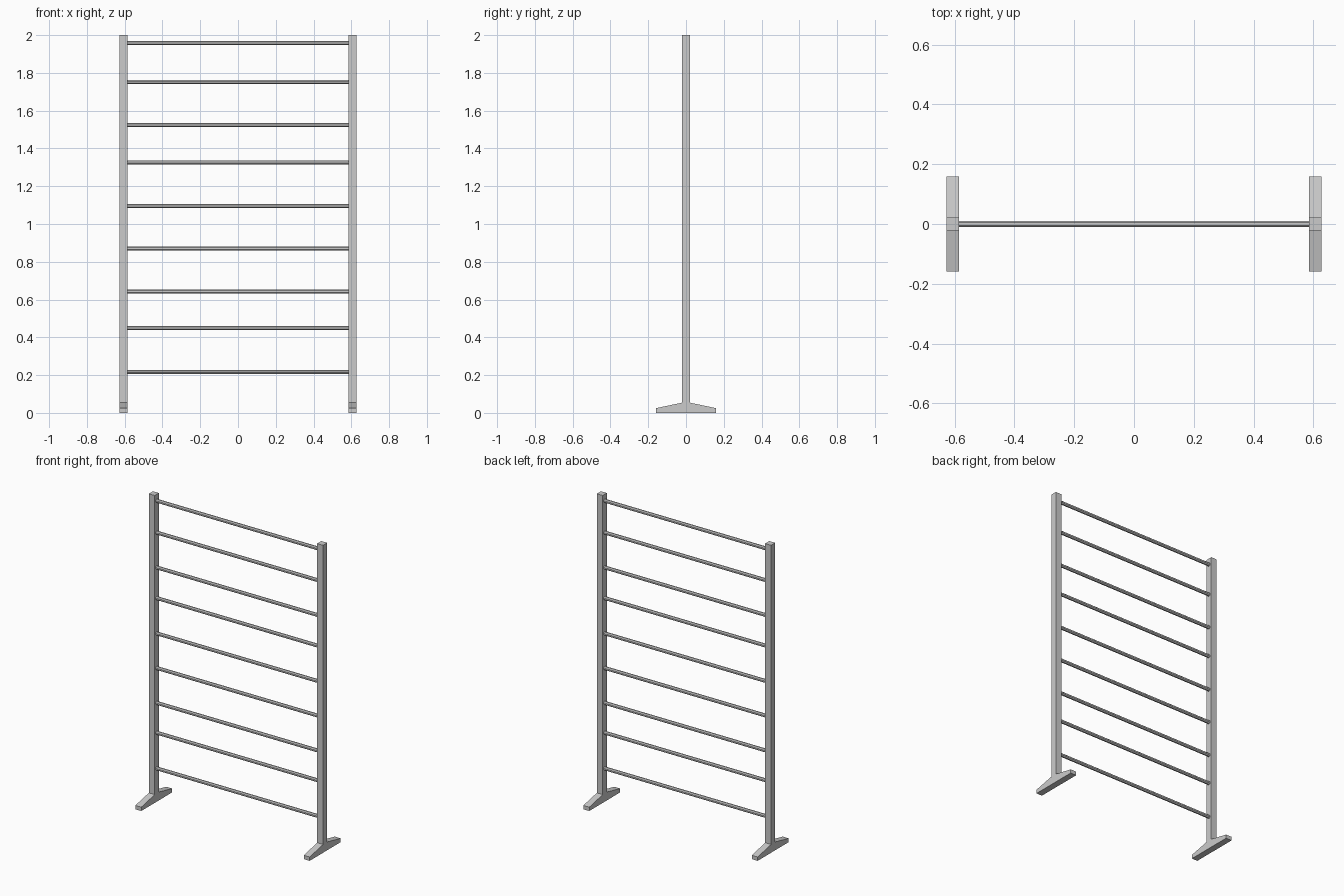
import bpy
import bmesh
from math import pi
from mathutils import Matrix

cube = bpy.data.objects.get("Cube")
if cube:
    bpy.data.objects.remove(cube)

POST_X = 0.606      # post centre line
HALF = 0.0212       # half width of post
RAIL_RADIUS = 0.0115
RAIL_HEIGHTS = [0.217, 0.449, 0.643, 0.87, 1.095, 1.325, 1.524, 1.751, 1.958]

metal = bpy.data.materials.new("light_grey_metal")
metal.use_nodes = True
grey = (0.6, 0.6, 0.6, 1)
metal.diffuse_color = grey
metal.node_tree.nodes["Principled BSDF"].inputs["Base Color"].default_value = grey


def add_object(name, bm):
    bmesh.ops.recalc_face_normals(bm, faces=bm.faces)
    mesh = bpy.data.meshes.new(name)
    bm.to_mesh(mesh)
    bm.free()
    mesh.materials.append(metal)
    obj = bpy.data.objects.new(name, mesh)
    bpy.context.collection.objects.link(obj)
    return obj


def add_upright(name, x):
    """Square post and its tapered foot, extruded from one side profile."""
    half_profile = [(0.159, 0), (0.159, 0.025), (HALF, 0.054), (HALF, 2)]
    profile = half_profile + [(-y, z) for y, z in reversed(half_profile)]
    bm = bmesh.new()
    face = bm.faces.new([bm.verts.new((x - HALF, y, z)) for y, z in profile])
    out = bmesh.ops.extrude_face_region(bm, geom=[face])
    moved = [v for v in out["geom"] if isinstance(v, bmesh.types.BMVert)]
    bmesh.ops.translate(bm, verts=moved, vec=(2 * HALF, 0, 0))
    return add_object(name, bm)


def add_rail(name, z):
    """Eight-sided rail running between the posts."""
    bm = bmesh.new()
    turn = Matrix.Rotation(pi / 2, 4, "Y") @ Matrix.Rotation(pi / 8, 4, "Z")
    bmesh.ops.create_cone(bm, cap_ends=True, segments=8,
                          radius1=RAIL_RADIUS, radius2=RAIL_RADIUS,
                          depth=2 * (POST_X - HALF) + 0.004,
                          matrix=Matrix.Translation((0, 0, z)) @ turn)
    return add_object(name, bm)


# Uprights with feet
add_upright("left_upright", POST_X)
add_upright("right_upright", -POST_X)

# Hanging rails, bottom to top
for i, height in enumerate(RAIL_HEIGHTS, 1):
    add_rail(f"rail_{i}", height)
